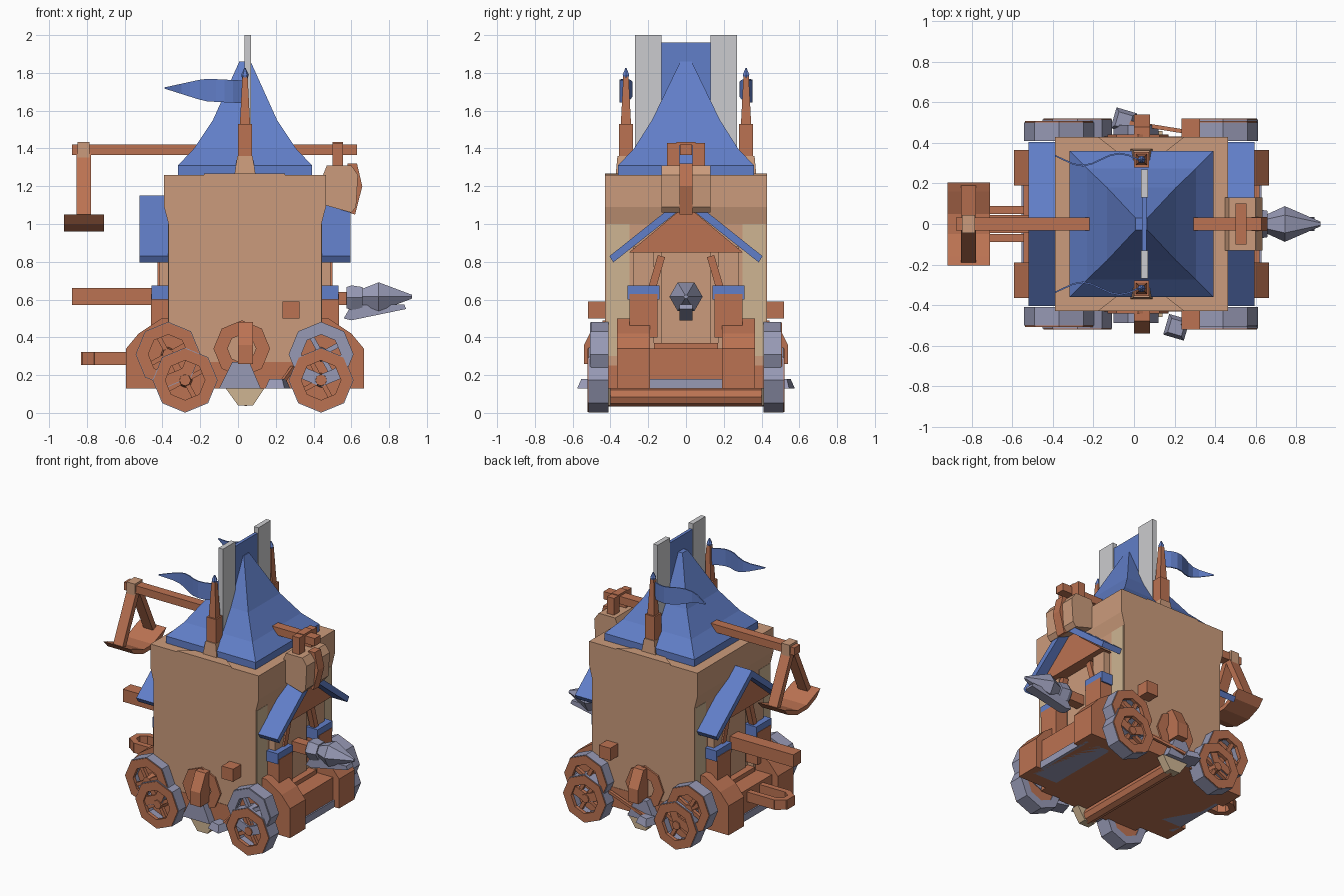
import bpy, bmesh, math
from mathutils import Vector

cube = bpy.data.objects.get("Cube")
if cube:
    bpy.data.objects.remove(cube)


def material(name, r, g, b):
    mat = bpy.data.materials.new(name)
    mat.use_nodes = True
    mat.diffuse_color = (r, g, b, 1)
    mat.node_tree.nodes["Principled BSDF"].inputs["Base Color"].default_value = (r, g, b, 1)
    return mat


WOOD = material("red brown wood", .50, .17, .085)
TAN = material("tan plaster", .60, .33, .20)
PALE = material("pale sand", .62, .46, .29)
BLUE = material("royal blue", .12, .21, .58)
STEEL = material("slate steel", .31, .32, .46)
SILVER = material("light silver", .60, .60, .62)
MID = .037  # centre line of the tower


def finish(name, bm, mat):
    bmesh.ops.recalc_face_normals(bm, faces=bm.faces)
    mesh = bpy.data.meshes.new(name)
    bm.to_mesh(mesh)
    bm.free()
    mesh.materials.append(mat)
    obj = bpy.data.objects.new(name, mesh)
    bpy.context.collection.objects.link(obj)
    return obj


def loft(name, loops, mat, closed=False):
    """Skin equal-length loops; closed joins the last loop to the first."""
    bm = bmesh.new()
    rows = [[bm.verts.new(p) for p in loop] for loop in loops]
    pairs = list(zip(rows, rows[1:]))
    if closed:
        pairs.append((rows[-1], rows[0]))
    for a, b in pairs:
        for i in range(len(a)):
            j = (i + 1) % len(a)
            bm.faces.new((a[i], a[j], b[j], b[i]))
    if not closed:
        bm.faces.new(rows[0])
        bm.faces.new(rows[-1])
    return finish(name, bm, mat)


def place(axis, u, v, d):
    return {"x": (d, u, v), "y": (u, d, v), "z": (u, v, d)}[axis]


def prism(name, pts, axis, lo, hi, mat):
    return loft(name, [[place(axis, u, v, d) for u, v in pts] for d in (lo, hi)], mat)


def box(name, x0, x1, y0, y1, z0, z1, mat):
    return prism(name, [(x0, y0), (x1, y0), (x1, y1), (x0, y1)], "z", z0, z1, mat)


def polygon(cu, cv, r, n=8, turn=0):
    return [(cu + r * math.cos(math.tau * i / n + turn), cv + r * math.sin(math.tau * i / n + turn))
            for i in range(n)]


def ring(name, axis, cu, cv, outer, inner, lo, hi, mat):
    steps = ((outer, lo), (outer, hi), (inner, hi), (inner, lo))
    return loft(name, [[place(axis, u, v, d) for u, v in polygon(cu, cv, r)] for r, d in steps], mat, True)


def turned(name, axis, cu, cv, profile, n, mat, turn=0):
    return loft(name, [[place(axis, u, v, d) for u, v in polygon(cu, cv, r, n, turn)] for r, d in profile], mat)


def stacked(name, cx, cy, sections, mat):
    """Square tower from (half x, half y, height) sections."""
    signs = ((-1, -1), (1, -1), (1, 1), (-1, 1))
    return loft(name, [[(cx + a * hx, cy + b * hy, z) for a, b in signs] for hx, hy, z in sections], mat)


def bar(name, p, q, w, h, mat):
    p, q = Vector(p), Vector(q)
    rot = (q - p).to_track_quat("X", "Z")
    corners = [rot @ Vector((0, a * w / 2, b * h / 2)) for a, b in ((-1, -1), (1, -1), (1, 1), (-1, 1))]
    return loft(name, [[end + c for c in corners] for end in (p, q)], mat)


def flip(x, side):
    return MID + side * (x - MID)


# Tower with a thicker crown, and the wagon bed
half = [(.405, .25), (.405, 1.0), (.428, 1.09), (.428, 1.26)]
prism("tower", [(MID + x, z) for x, z in half] + [(MID - x, z) for x, z in reversed(half)],
      "y", -.43, .43, TAN)
box("wagon_bed", -.53, .61, -.36, .36, .13, .27, WOOD)
box("bed_sill", -.36, .44, -.433, .433, .13, .27, WOOD)
turned("centre_axle", "y", .04, .085, [(.05, -.42), (.05, .42)], 8, WOOD)

# Roof, ridge slab and central beam
stacked("roof", MID, 0, [(.355, .36, 1.26), (.355, .36, 1.31), (.27, .275, 1.40),
                         (.17, .18, 1.55), (.03, .03, 1.86)], BLUE)
box("ridge_blade", .04, .062, -.135, .135, 1.4, 1.96, BLUE)
for s in (-1, 1):
    box("ridge_slab", .035, .07, s * .13, s * .27, 1.35, 2, SILVER)
box("main_beam", -.88, .63, -.033, .033, 1.365, 1.42, WOOD)

# Spires and flags on the front and back
for s in (-1, 1):
    y = s * .318
    stacked("spire_foot", MID, y, [(.058, .055, 1.25), (.04, .045, 1.36)], TAN)
    stacked("spire_post", MID, y, [(.038, .038, 1.34), (.038, .038, 1.53)], WOOD)
    stacked("spire_pole", MID, y, [(.027, .027, 1.53), (.014, .014, 1.78)], WOOD)
    turned("spire_tip", "z", MID, y, [(.012, 1.76), (.02, 1.79), (.004, 1.825)], 6, BLUE)
    prism("crown_ledge", [(-.18, s * .43), (.25, s * .43), (.16, s * .36), (-.09, s * .36)],
          "z", 1.225, 1.268, TAN)
    loops = []
    for i in range(10):
        t = i / 9
        width = .06 if t < .45 else .06 * (1 - t) / .55 + .003
        x, z = .02 - .41 * t, 1.70 + .02 * t
        wave = y + s * .03 * math.sin(t * 7)
        loops.append([(x, wave + a * .004, z + b * width) for a, b in ((-1, -1), (1, -1), (1, 1), (-1, 1))])
    loft("flag", loops, BLUE)

    # Window boxes, axle covers and hanging weights
    box("window_box", .235, .325, s * .42, s * .52, .5, .59, WOOD)
    ring("axle_arch", "y", .02, .34, .15, .075, s * .42, s * .442, WOOD)
    prism("axle_bracket", [(s * .42, .26), (s * .54, .26), (s * .54, .36), (s * .48, .48), (s * .42, .48)],
          "x", 0, .08, WOOD)
    prism("axle_guard", [(-.1, .13), (.12, .13), (.06, .27), (-.03, .27)], "y", s * .42, s * .49, STEEL)
    prism("axle_end", [(-.065, .13), (.14, .13), (.08, .04), (0, .04)], "y", s * .4, s * .46, PALE)
    wx = .08 - s * .13
    turned("weight", "z", wx, s * .51, [(.075, .13), (.05, .18)], 4, STEEL, .5)
    bar("weight_rod", (wx + .03, s * .5, .17), (.29, s * .45, .24), .02, .02, WOOD)

# Paired wheels with steel tyres, wooden rims and crossed spokes
def wheel(cx, cz, side, outer, rim):
    edge = side * outer
    ring("tyre", "y", cx, cz, .172, .115, side * .41, edge, STEEL)
    ring("rim", "y", cx, cz, .168, .105, edge - side * .02, edge + side * .006, rim)
    turned("wheel_back", "y", cx, cz, [(.12, side * .415), (.12, side * .44)], 8, WOOD)
    turned("hub", "y", cx, cz, [(.04, side * .43), (.03, edge)], 8, rim)
    for k in range(2):
        a = math.pi * k / 2 + .5
        dx, dz = .11 * math.cos(a), .11 * math.sin(a)
        bar("spoke", (cx - dx, side * .485, cz - dz), (cx + dx, side * .485, cz + dz), .025, .025, rim)


for s in (-1, 1):
    for upper, lower in ((-.37, -.28), (.44, .44)):
        face = STEEL if s < 0 and upper > 0 else WOOD
        wheel(upper, .31, s, .502, face)
        wheel(lower, .173, s, .515, WOOD)

# Gabled porches at both ends
for e in (-1, 1):
    wall, eave = flip(.43, e), flip(.596, e)
    prism("gable", [(-.30, .85), (.30, .85), (0, 1.10)], "x", wall, flip(.53, e), WOOD)
    box("doorway", wall, flip(.452, e), -.13, .13, .3, .86, TAN)
    box("door_lintel", wall, flip(.5, e), -.17, .17, .3, .37, WOOD)
    box("bed_lip", wall, flip(.62, e), -.22, .22, .14, .34, WOOD)
    prism("tread", [(-.27, .13), (.27, .13), (.2, .18), (-.2, .18)], "x", wall, flip(.63, e), STEEL)
    for s in (-1, 1):
        prism("porch_roof", [(0, 1.152), (s * .405, .83), (s * .385, .797), (0, 1.10)], "x", wall, eave, BLUE)
        box("side_panel", wall, flip(.444, e), s * .30, s * .42, .3, 1.0, PALE)
        box("porch_post", wall, flip(.49, e), s * .17, s * .28, .3, .88, TAN)
        box("post_band", wall, flip(.532, e), s * .14, s * .31, .6, .675, BLUE)
        bar("post_brace", (flip(.48, e), s * .18, .66), (flip(.48, e), s * .13, .83), .04, .04, WOOD)
        prism("corner_block", [(flip(x, e), z) for x, z in
                               ((.40, .13), (.667, .13), (.667, .34), (.60, .42), (.48, .5), (.40, .5))],
              "y", s * .19, s * .365, WOOD)
        box("post_base", wall, flip(.535, e), s * .15, s * .30, .4, .63, WOOD)

# Ram with a pointed steel head on the right
box("ram_shaft", .42, .6, -.035, .035, .57, .64, WOOD)
turned("ram_collar", "x", 0, .61, [(.065, .575), (.075, .6), (.065, .66)], 6, STEEL)
turned("ram_head", "x", 0, .615, [(.045, .65), (.088, .745), (.012, .92)], 6, STEEL)
prism("ram_blade", [(.56, .5), (.60, .49), (.89, .55), (.88, .575), (.6, .57)], "y", -.035, .035, STEEL)

# Counterweight chest strapped to the beam
prism("chest", [(.45, 1.26), (.47, 1.31), (.60, 1.31), (.635, 1.26), (.625, 1.09), (.60, 1.06), (.46, 1.10)],
      "y", -.13, .13, TAN)
prism("chest_strap", [(.59, 1.06), (.62, 1.05), (.658, 1.2), (.63, 1.32), (.58, 1.32)], "y", -.035, .035, WOOD)
for s in (-1, 1):
    box("beam_bracket", .5, .555, s * .035, s * .1, 1.3, 1.43, WOOD)
box("bracket_cap", .5, .555, -.05, .05, 1.415, 1.435, WOOD)

# Hanging scoop on the left
box("scoop_joint", -.85, -.785, -.045, .045, 1.35, 1.435, TAN)
for s in (-1, 1):
    bar("scoop_leg", (-.817, s * .015, 1.37), (-.817, s * .175, 1.03), .075, .04, WOOD)
scoop = [(-.205, 1.05), (-.16, 1.0), (-.06, .96), (.06, .96), (.16, 1.0), (.205, 1.05)]
prism("scoop", scoop + [(.16, 1.035), (.05, .99), (-.05, .99), (-.16, 1.035)], "x", -.92, -.71, WOOD)

# Tow bar and hitch loop on the left
box("tow_bar", -.88, -.38, -.045, .045, .57, .66, WOOD)
for s in (-1, 1):
    bar("hitch_arm", (-.76, s * .07, .288), (-.53, s * .07, .288), .04, .07, WOOD)
    bar("hitch_corner", (-.75, s * .075, .288), (-.81, s * .03, .288), .04, .07, WOOD)
box("hitch_end", -.83, -.79, -.045, .045, .253, .323, WOOD)
